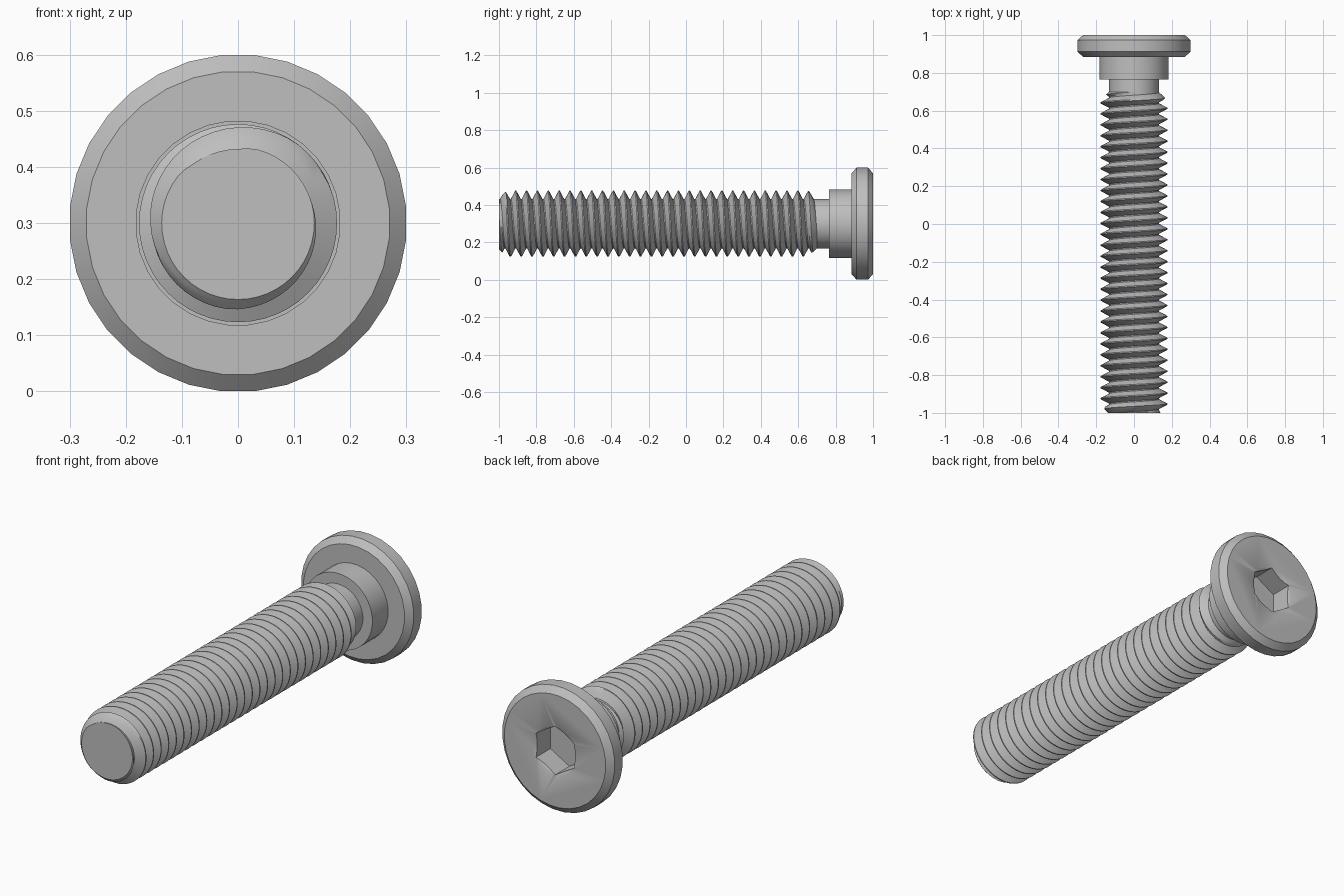
import bpy, bmesh, math

AXIS_Z = 0.3          # height of the bolt axis
ROOT, CREST, PITCH = 0.132, 0.1765, 0.058
TIP, THREAD_END, FIRST_CREST = -1.0, 0.70, -0.968

if "Cube" in bpy.data.objects:
    bpy.data.objects.remove(bpy.data.objects["Cube"])

steel = bpy.data.materials.new("grey steel")
steel.use_nodes = True
colour = (0.52, 0.52, 0.52, 1)
steel.diffuse_color = colour
steel.node_tree.nodes["Principled BSDF"].inputs["Base Color"].default_value = colour


def on_axis(r, y, a):
    return (r * math.cos(a), y, AXIS_Z + r * math.sin(a))


def finish(name, bm):
    bmesh.ops.recalc_face_normals(bm, faces=bm.faces)
    mesh = bpy.data.meshes.new(name)
    bm.to_mesh(mesh)
    bm.free()
    mesh.materials.append(steel)
    obj = bpy.data.objects.new(name, mesh)
    bpy.context.collection.objects.link(obj)
    return obj


def activate(obj):
    bpy.ops.object.select_all(action='DESELECT')
    obj.select_set(True)
    bpy.context.view_layer.objects.active = obj


def lathe(name, profile, sides, start=0.0):
    """Closed solid of revolution around the bolt axis from (radius, y) points."""
    bm = bmesh.new()
    rings = [[bm.verts.new(on_axis(r, y, start + math.tau * i / sides))
              for i in range(sides)] for r, y in profile]
    for lower, upper in zip(rings, rings[1:]):
        for i in range(sides):
            j = (i + 1) % sides
            bm.faces.new((lower[i], lower[j], upper[j], upper[i]))
    bm.faces.new(rings[0])
    bm.faces.new(rings[-1])
    return finish(name, bm)


def cut(target, cutter):
    mod = target.modifiers.new("cut", 'BOOLEAN')
    mod.operation, mod.solver, mod.object = 'DIFFERENCE', 'EXACT', cutter
    activate(target)
    bpy.ops.object.modifier_apply(modifier=mod.name)
    bpy.data.objects.remove(cutter)


def thread_radius(y, a):
    """V thread, right handed, tapered at both ends."""
    u = (y - FIRST_CREST) / PITCH + (a - math.pi / 2) / math.tau
    away = abs(u - round(u))
    slope = min(max((away - 0.05) / 0.4, 0), 1)
    r = CREST - (CREST - ROOT) * slope
    return max(ROOT, min(r, 0.136 + y - TIP, ROOT + THREAD_END - y))


def threaded_shank(segments=48, turns=33):
    bm = bmesh.new()
    columns = []
    for i in range(segments + 1):
        a = math.tau * i / segments
        column = []
        for k in range(-2, turns):
            for u in (-0.45, -0.25, -0.05, 0.05, 0.25, 0.45):
                y = FIRST_CREST + PITCH * (k + u - (a - math.pi / 2) / math.tau)
                y = min(max(y, TIP), THREAD_END)
                column.append(bm.verts.new(on_axis(thread_radius(y, a), y, a)))
        columns.append(column)
    for left, right in zip(columns, columns[1:]):
        for j in range(len(left) - 1):
            bm.faces.new((left[j], right[j], right[j + 1], left[j + 1]))
    # weld the seam and the clipped ends, then close both ends
    bmesh.ops.remove_doubles(bm, verts=bm.verts, dist=0.00005)
    bmesh.ops.holes_fill(bm, edges=[e for e in bm.edges if e.is_boundary])
    return finish("threaded_shank", bm)


# Neck, shoulder and chamfered head in one turned piece
head = lathe("head_and_shoulder", [
    (ROOT, 0.69), (ROOT, 0.765), (0.183, 0.765), (0.183, 0.885),
    (0.271, 0.885), (0.301, 0.912), (0.301, 0.973), (0.271, 1.0)],
    32, math.pi / 32)

# Hexagonal socket with a shallow countersink
cut(head, lathe("socket_cutter", [(0.117, 0.89), (0.117, 1.05)], 6, math.pi / 2))
cut(head, lathe("countersink_cutter", [(0.08, 0.979), (0.152, 1.02)], 32, math.pi / 32))

for part in (head, threaded_shank()):
    activate(part)
    bpy.ops.object.shade_smooth_by_angle(angle=math.radians(30))
